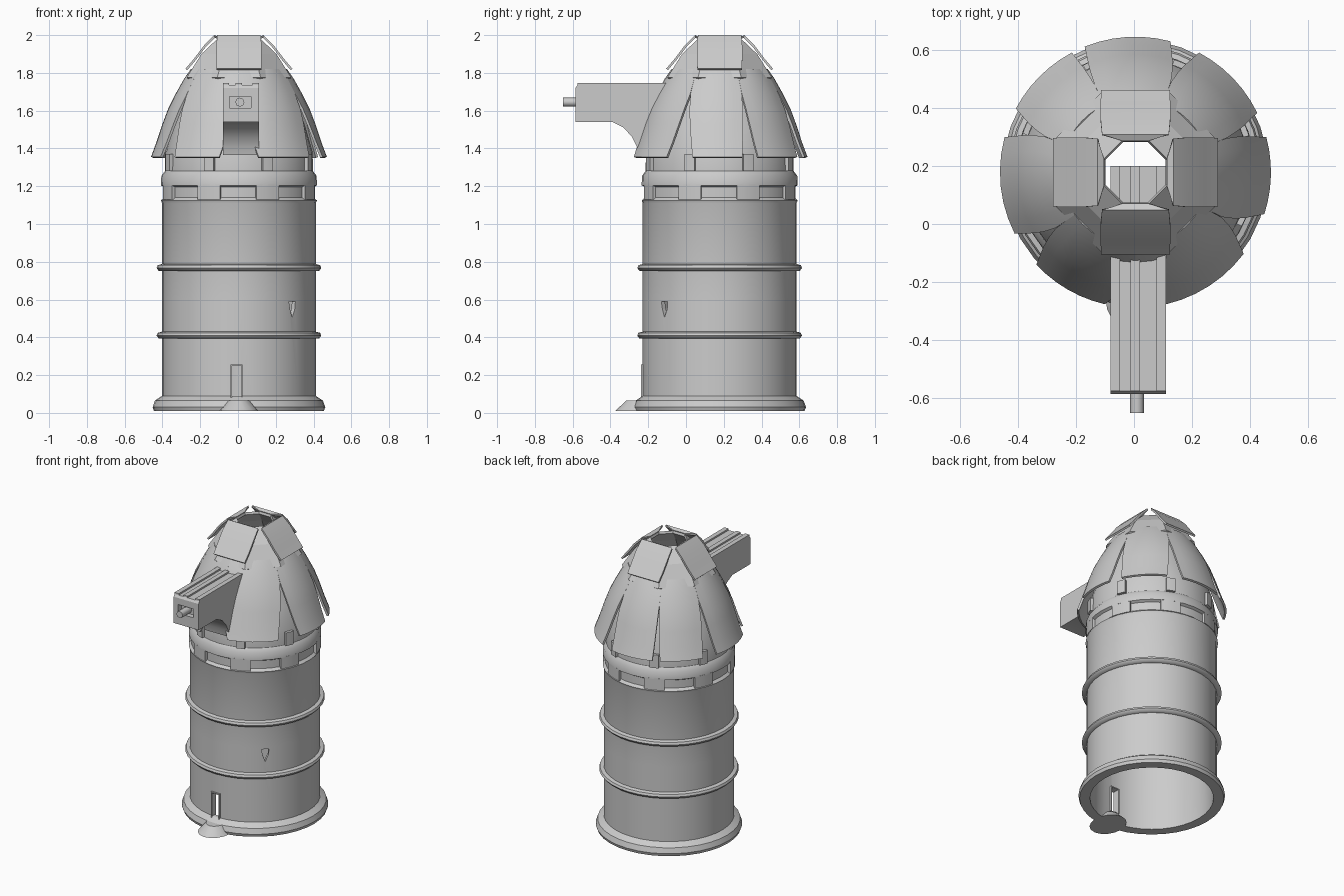
import bpy, bmesh
from math import sin, cos, radians, pi
from mathutils import Matrix, Vector

cube = bpy.data.objects.get("Cube")
if cube:
    bpy.data.objects.remove(cube, do_unlink=True)

AXIS = Vector((0.005, 0.178, 0))   # vertical axis of the tower

stone = bpy.data.materials.new("plain grey")
stone.use_nodes = True
grey = (0.6, 0.6, 0.6, 1)
stone.diffuse_color = grey
stone.node_tree.nodes["Principled BSDF"].inputs["Base Color"].default_value = grey


def finish(name, bm, smooth=None):
    bmesh.ops.recalc_face_normals(bm, faces=bm.faces)
    mesh = bpy.data.meshes.new(name)
    bm.to_mesh(mesh)
    bm.free()
    mesh.materials.append(stone)
    obj = bpy.data.objects.new(name, mesh)
    bpy.context.collection.objects.link(obj)
    if smooth:
        bpy.ops.object.select_all(action='DESELECT')
        obj.select_set(True)
        bpy.context.view_layer.objects.active = obj
        bpy.ops.object.shade_smooth_by_angle(angle=radians(smooth))
    return obj


def polar(angle, r, z):
    return AXIS + Vector((r * cos(angle), r * sin(angle), z))


def lathe(name, profile, sides, closed=True, smooth=None, turn=0):
    bm = bmesh.new()
    rings = [[bm.verts.new(polar(turn + 2 * pi * i / sides, r, z)) for i in range(sides)]
             for r, z in profile]
    pairs = list(zip(rings, rings[1:]))
    if closed:
        pairs.append((rings[-1], rings[0]))
    for a, b in pairs:
        for i in range(sides):
            j = (i + 1) % sides
            bm.faces.new((a[i], a[j], b[j], b[i]))
    return finish(name, bm, smooth)


def sheet(name, rows, thickness, smooth):
    bm = bmesh.new()
    grid = [[bm.verts.new(p) for p in row] for row in rows]
    for a, b in zip(grid, grid[1:]):
        for i in range(len(a) - 1):
            bm.faces.new((a[i], a[i + 1], b[i + 1], b[i]))
    bmesh.ops.recalc_face_normals(bm, faces=bm.faces)
    bm.normal_update()
    if sum(f.normal.z for f in bm.faces) < 0:
        bmesh.ops.reverse_faces(bm, faces=bm.faces)
    bmesh.ops.solidify(bm, geom=bm.faces[:], thickness=thickness)
    return finish(name, bm, smooth)


def box(name, low, high):
    low, high = Vector(low), Vector(high)
    bm = bmesh.new()
    bmesh.ops.create_cube(bm, size=1)
    bmesh.ops.scale(bm, vec=high - low, verts=bm.verts)
    bmesh.ops.translate(bm, vec=(low + high) / 2, verts=bm.verts)
    return finish(name, bm)


def cut(target, cutter):
    cutter.hide_render = True
    cutter.display_type = 'WIRE'
    mod = target.modifiers.new("opening", 'BOOLEAN')
    mod.operation = 'DIFFERENCE'
    mod.solver = 'EXACT'
    mod.object = cutter
    bpy.context.view_layer.objects.active = target
    bpy.ops.object.modifier_apply(modifier=mod.name)
    cutter.hide_viewport = True


# Hollow tower wall with an inner hood behind the roof flaps
wall = [(0.385, 0.01), (0.45, 0.01), (0.457, 0.03), (0.445, 0.065), (0.415, 0.085),
        (0.407, 0.09), (0.407, 0.6), (0.407, 1.11), (0.413, 1.125), (0.396, 1.14),
        (0.396, 1.195), (0.413, 1.205), (0.411, 1.255), (0.392, 1.28), (0.39, 1.38),
        (0.35, 1.52), (0.29, 1.68), (0.275, 1.67), (0.33, 1.51), (0.375, 1.36)]
tower = lathe("tower_wall", wall, 36, smooth=35)

# Hoops around the wall
for name, z in (("lower_hoop", 0.412), ("upper_hoop", 0.77)):
    lathe(name, [(0.4, z - 0.02), (0.425, z - 0.018), (0.436, z - 0.003),
                 (0.43, z + 0.012), (0.4, z + 0.02)], 36, smooth=50)

# Doorway with frame and rounded doorstep
cut(tower, box("door_cutter", (-0.033, -0.35, 0.09), (0.018, -0.1, 0.25)))
for name, x in (("door_jamb_right", -0.04), ("door_jamb_left", 0.018)):
    box(name, (x, -0.238, 0.08), (x + 0.007, -0.19, 0.255))
box("door_lintel", (-0.04, -0.238, 0.25), (0.025, -0.19, 0.257))

bm = bmesh.new()
bmesh.ops.create_cone(bm, cap_ends=True, segments=16, radius1=1, radius2=0.55, depth=1)
bmesh.ops.scale(bm, vec=(0.105, 0.13, 0.055), verts=bm.verts)
bmesh.ops.translate(bm, vec=(0.005, -0.245, 0.0375), verts=bm.verts)
finish("doorstep", bm, 30)

# Small pointed window
bm = bmesh.new()
window = [(-0.024, 0.59), (0.024, 0.59), (0.02, 0.55), (0, 0.505), (-0.016, 0.55)]
base = bm.faces.new([bm.verts.new((x, -0.3, z)) for x, z in window])
out = bmesh.ops.extrude_face_region(bm, geom=[base])["geom"]
bmesh.ops.translate(bm, vec=(0, -0.2, 0), verts=[v for v in out if isinstance(v, bmesh.types.BMVert)])
bmesh.ops.rotate(bm, cent=(0, 0, 0), matrix=Matrix.Rotation(radians(44), 3, 'Z'), verts=bm.verts)
bmesh.ops.translate(bm, vec=AXIS, verts=bm.verts)
cut(tower, finish("window_cutter", bm))

# Raised blocks bridging the groove and brackets below the eaves
for i in range(8):
    mid = radians(22 + 45 * i)
    for name, half, r, low, high in (("groove_block", 9, 0.412, 1.13, 1.21),
                                     ("eave_bracket", 4, 0.41, 1.28, 1.37)):
        arc = [mid + radians(half) * (k / 2 - 1) for k in range(5)]
        sheet(f"{name}_{i + 1}", [[polar(a, r, z) for a in arc] for z in (low, high)], 0.02, 30)

# Roof flaps: joined above, split by pointed gaps below
flaps = [(-18, 15), (26, 62), (75, 112), (118, 152), (165, 207), (223, 257), (283, 323)]
roof = [(0.466, 1.355), (0.438, 1.43), (0.405, 1.53), (0.375, 1.61), (0.335, 1.69),
        (0.29, 1.77), (0.255, 1.82)]
for i, (start, end) in enumerate(flaps):
    before = flaps[i - 1][1] - (360 if i == 0 else 0)
    after = flaps[(i + 1) % 7][0] + (360 if i == 6 else 0)
    top_start, top_end = (before + start) / 2, (end + after) / 2
    rows = []
    for r, z in roof:
        t = min(1, (z - 1.355) / 0.34)
        a, b = start + (top_start - start) * t, end + (top_end - end) * t
        rows.append([polar(radians(a + (b - a) * k / 6), r, z) for k in range(7)])
    sheet(f"roof_flap_{i + 1}", rows, 0.014, 32)

# Eight-sided cap with an open top, overlaid by four bent plates
lathe("cap", [(0.3, 1.775), (0.215, 1.9), (0.118, 1.985), (0.112, 1.97), (0.2, 1.885), (0.285, 1.765)],
      8, turn=pi / 8)
plate = [(0.108, 1.99, 0.046), (0.13, 2.0, 0.115), (0.185, 1.945, 0.12), (0.238, 1.875, 0.12),
         (0.283, 1.822, 0.118)]
for i, side in enumerate(("left", "back", "right", "front")):
    spin = Matrix.Rotation(i * pi / 2, 3, 'Z')
    rows = [[AXIS + spin @ Vector((d, w * k, z)) for k in (-1, 0, 1)] for d, z, w in plate]
    sheet(f"cap_plate_{side}", rows, 0.012, 25)

# Long gun housing with a curved support beneath
outline = [(0.2, 1.735), (-0.575, 1.735), (-0.585, 1.72), (-0.585, 1.54), (-0.39, 1.54), (-0.33, 1.51),
           (-0.285, 1.46), (-0.26, 1.41), (-0.25, 1.365), (-0.2, 1.365), (-0.14, 1.54), (0.2, 1.54)]
bm = bmesh.new()
base = bm.faces.new([bm.verts.new((-0.08, y, z)) for y, z in outline])
out = bmesh.ops.extrude_face_region(bm, geom=[base])["geom"]
bmesh.ops.translate(bm, vec=(0.19, 0, 0), verts=[v for v in out if isinstance(v, bmesh.types.BMVert)])
housing = finish("gun_housing", bm, 30)
cut(housing, box("muzzle_cutter", (-0.045, -0.7, 1.615), (0.07, -0.55, 1.675)))

# Ridges along the housing top
for i, x in enumerate((-0.08, -0.012, 0.078)):
    box(f"housing_ridge_{i + 1}", (x, -0.575, 1.73), (x + 0.032, 0.2, 1.746))

# Thin barrel
bm = bmesh.new()
bmesh.ops.create_cone(bm, cap_ends=True, segments=8, radius1=0.024, radius2=0.024, depth=0.12,
                      matrix=Matrix.Translation((0.01, -0.59, 1.645)) @ Matrix.Rotation(pi / 2, 4, 'X'))
finish("barrel", bm, 50)
